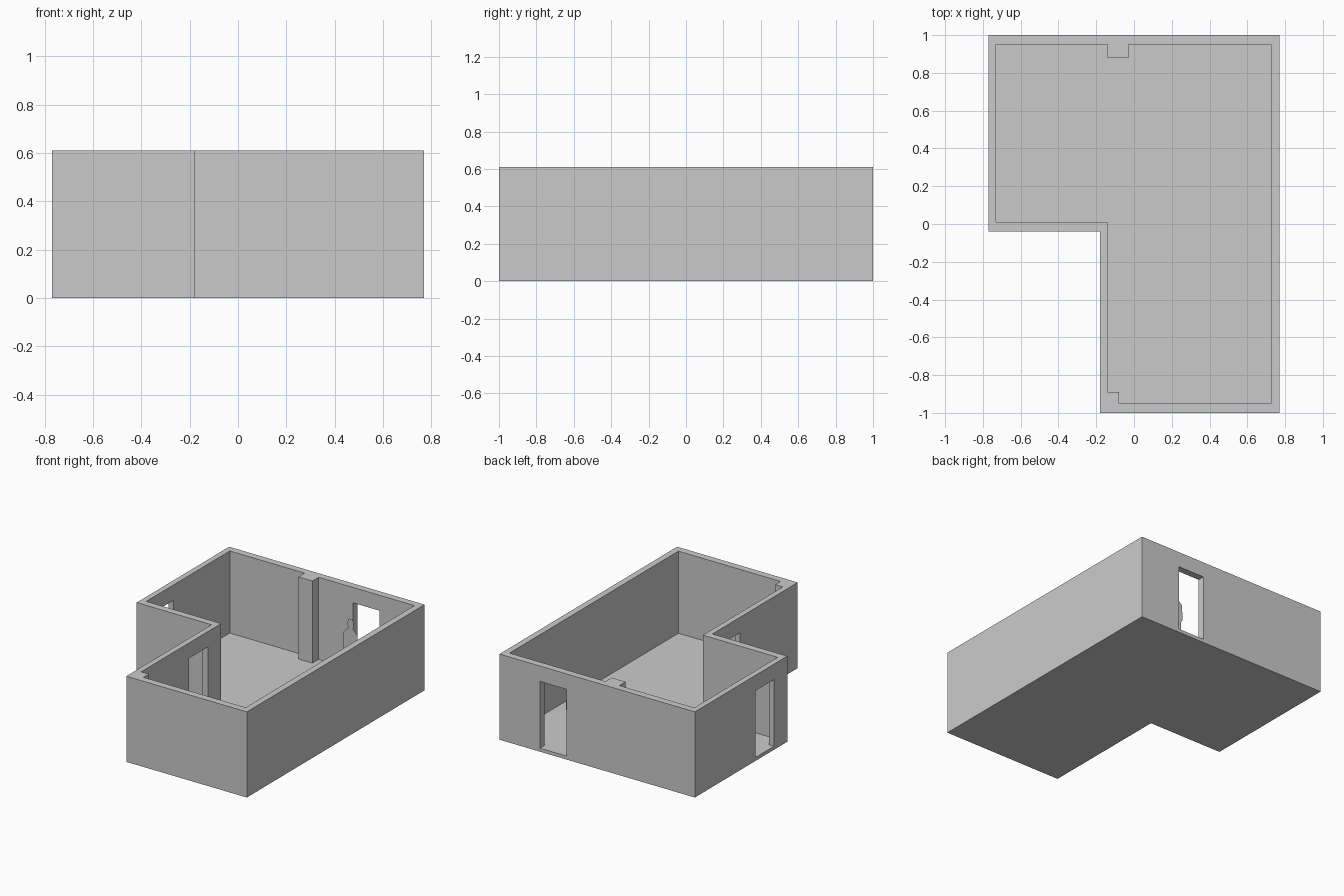
import bpy
import bmesh
from mathutils import Vector

cube = bpy.data.objects.get("Cube")
if cube:
    bpy.data.objects.remove(cube, do_unlink=True)

HEIGHT, FLOOR, DOOR_TOP = 0.61, 0.025, 0.5

plaster = bpy.data.materials.new("light_grey")
plaster.use_nodes = True
GREY = (0.6, 0.6, 0.6, 1)
plaster.diffuse_color = GREY
plaster.node_tree.nodes["Principled BSDF"].inputs["Base Color"].default_value = GREY


def add_mesh(name, points, extrude=None):
    """Make a flat outline and, if asked, extrude it into a solid."""
    bm = bmesh.new()
    face = bm.faces.new([bm.verts.new(p) for p in points])
    if extrude:
        out = bmesh.ops.extrude_face_region(bm, geom=[face])
        moved = [v for v in out["geom"] if isinstance(v, bmesh.types.BMVert)]
        bmesh.ops.translate(bm, verts=moved, vec=Vector((0, 0, extrude)))
        bmesh.ops.recalc_face_normals(bm, faces=bm.faces)
    mesh = bpy.data.meshes.new(name)
    bm.to_mesh(mesh)
    bm.free()
    mesh.materials.append(plaster)
    obj = bpy.data.objects.new(name, mesh)
    bpy.context.collection.objects.link(obj)
    return obj


def prism(name, outline, z0, z1):
    return add_mesh(name, [(x, y, z0) for x, y in outline], z1 - z0)


def box(name, x0, x1, y0, y1, z0, z1):
    return prism(name, [(x0, y0), (x1, y0), (x1, y1), (x0, y1)], z0, z1)


def cut(target, cutter):
    cutter.hide_render = True
    mod = target.modifiers.new("cut", "BOOLEAN")
    mod.operation = "DIFFERENCE"
    mod.solver = "EXACT"
    mod.object = cutter
    bpy.context.view_layer.objects.active = target
    bpy.ops.object.modifier_apply(modifier=mod.name)
    bpy.data.objects.remove(cutter, do_unlink=True)


# L-shaped block that becomes floor and walls
outer = [(-0.18, -1), (0.77, -1), (0.77, 1), (-0.77, 1), (-0.77, -0.04), (-0.18, -0.04)]
room = prism("room_shell", outer, 0, HEIGHT)

# Interior space, stepping round the wall pier and the corner post
inner = [(-0.08, -0.95), (0.725, -0.95), (0.725, 0.95),
         (-0.03, 0.95), (-0.03, 0.88), (-0.14, 0.88), (-0.14, 0.95),
         (-0.73, 0.95), (-0.73, 0.01), (-0.14, 0.01),
         (-0.14, -0.89), (-0.08, -0.89)]
cut(room, prism("interior_cutter", inner, FLOOR, HEIGHT + 0.1))

# Doorways: back wall, far side wall, wall of the narrow wing
for x0, x1, y0, y1 in [(0.24, 0.45, 0.92, 1.1),
                       (-0.9, -0.70, 0.11, 0.315),
                       (-0.25, -0.10, -0.35, -0.14)]:
    cut(room, box("door_cutter", x0, x1, y0, y1, FLOOR, DOOR_TOP))

# Flat standing scale figure inside the back doorway
half = [(0.045, 0), (0.045, 0.2), (0.058, 0.22), (0.055, 0.33),
        (0.02, 0.365), (0.025, 0.41), (0.012, 0.435)]
profile = half + [(-x, z) for x, z in reversed(half)]
add_mesh("standing_figure", [(0.32 + x, 0.81, FLOOR + z) for x, z in profile])
